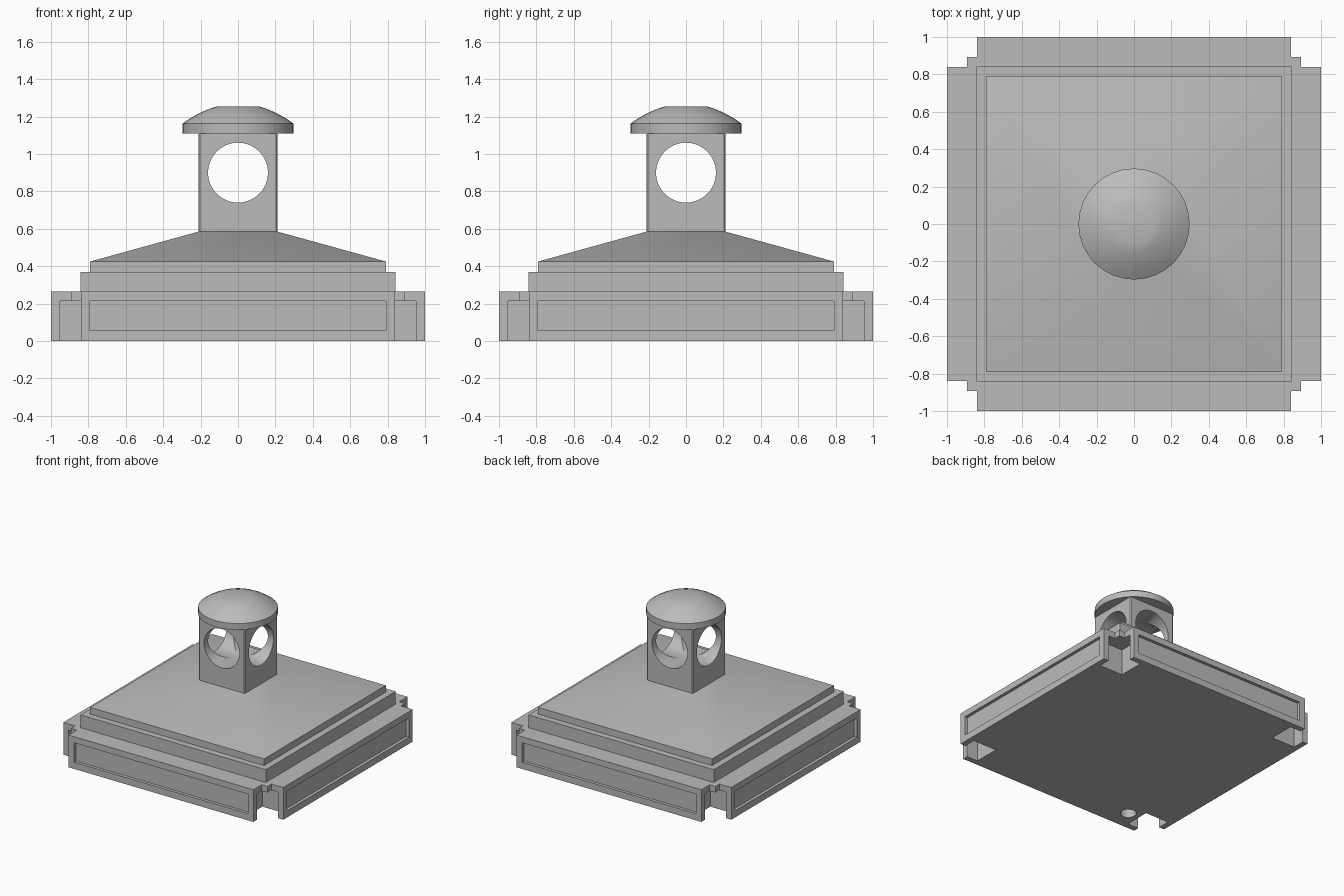
import bpy, bmesh, math
from mathutils import Matrix

if "Cube" in bpy.data.objects:
    bpy.data.objects.remove(bpy.data.objects["Cube"])

stone = bpy.data.materials.new("light_grey_stone")
stone.diffuse_color = (0.5, 0.5, 0.5, 1)
stone.use_nodes = True
stone.node_tree.nodes["Principled BSDF"].inputs["Base Color"].default_value = stone.diffuse_color


def finish(name, bm):
    """Turn a bmesh into a named object."""
    bmesh.ops.recalc_face_normals(bm, faces=bm.faces[:])
    me = bpy.data.meshes.new(name)
    bm.to_mesh(me)
    bm.free()
    ob = bpy.data.objects.new(name, me)
    me.materials.append(stone)
    bpy.context.collection.objects.link(ob)
    return ob


def prism(name, pts, z0, z1, top_scale=1.0):
    """Extrude an outline upward, optionally tapering it."""
    bm = bmesh.new()
    lo = [bm.verts.new((x, y, z0)) for x, y in pts]
    hi = [bm.verts.new((x * top_scale, y * top_scale, z1)) for x, y in pts]
    n = len(pts)
    bm.faces.new(lo[::-1])
    bm.faces.new(hi)
    for i in range(n):
        j = (i + 1) % n
        bm.faces.new((lo[i], lo[j], hi[j], hi[i]))
    return finish(name, bm)


def rect(x0, x1, y0, y1):
    return [(x0, y0), (x1, y0), (x1, y1), (x0, y1)]


def square(h):
    return rect(-h, h, -h, h)


def cylinder(name, r, depth, matrix, segs=64):
    bm = bmesh.new()
    bmesh.ops.create_cone(bm, cap_ends=True, segments=segs, radius1=r,
                          radius2=r, depth=depth, matrix=matrix)
    return finish(name, bm)


def cut(ob, cutter):
    """Subtract the cutter and remove it."""
    mod = ob.modifiers.new("cut", 'BOOLEAN')
    mod.operation = 'DIFFERENCE'
    mod.solver = 'EXACT'
    mod.object = cutter
    bpy.context.view_layer.objects.active = ob
    bpy.ops.object.modifier_apply(modifier=mod.name)
    bpy.data.objects.remove(cutter)


def smooth(ob):
    bpy.ops.object.select_all(action='DESELECT')
    ob.select_set(True)
    bpy.context.view_layer.objects.active = ob
    bpy.ops.object.shade_smooth_by_angle(angle=math.radians(30))


def turn(pts, k):
    """Rotate an outline by k quarter turns."""
    for _ in range(k):
        pts = [(-y, x) for x, y in pts]
    return pts


# Base slab with stepped notches at the four corners
notch = [(0.84, -1), (0.84, -0.893), (0.893, -0.893), (0.893, -0.84), (1, -0.84)]
base = prism("base_slab", [p for k in range(4) for p in turn(notch, k)], 0, 0.265)
for k in range(4):
    # hollow under each corner, leaving thin outer walls
    cut(base, prism("corner_cutter", turn(rect(0.74, 0.953, -0.953, -0.74), k), -0.1, 0.215))
    # recessed panel on each side
    cut(base, prism("panel_cutter", turn(rect(-0.79, 0.79, -1.1, -0.975), k), 0.055, 0.215))
# Small round hole in the underside
cut(base, cylinder("hole_cutter", 0.06, 0.4, Matrix.Translation((-0.64, -0.83, 0)), 32))

# Stepped tiers and sloping roof
prism("lower_tier", square(0.843), 0.265, 0.37)
prism("upper_tier", square(0.79), 0.37, 0.425)
smooth(prism("sloped_roof", square(0.79), 0.425, 0.585, 0.21 / 0.79))

# Lantern block with slightly chamfered corners and crossing round openings
h, c = 0.211, 0.008
corner = [(h - c, -h), (h, -h + c)]
lantern = prism("lantern_block", [p for k in range(4) for p in turn(corner, k)], 0.585, 1.11)
for axis in 'XY':
    m = Matrix.Translation((0, 0, 0.9)) @ Matrix.Rotation(math.pi / 2, 4, axis)
    cut(lantern, cylinder("opening_cutter", 0.16, 1, m))
smooth(lantern)

# Domed cap: lathe profile from rim to flat crown
profile = [(0, 1.11), (0.297, 1.11), (0.297, 1.162), (0.25, 1.194),
           (0.2, 1.221), (0.15, 1.243), (0.11, 1.255), (0, 1.255)]
bm = bmesh.new()
vs = [bm.verts.new((r, 0, z)) for r, z in profile]
es = [bm.edges.new(e) for e in zip(vs, vs[1:])]
bmesh.ops.spin(bm, geom=vs + es, cent=(0, 0, 0), axis=(0, 0, 1),
               angle=2 * math.pi, steps=32, use_duplicate=False)
bmesh.ops.remove_doubles(bm, verts=bm.verts[:], dist=1e-4)
smooth(finish("domed_cap", bm))
